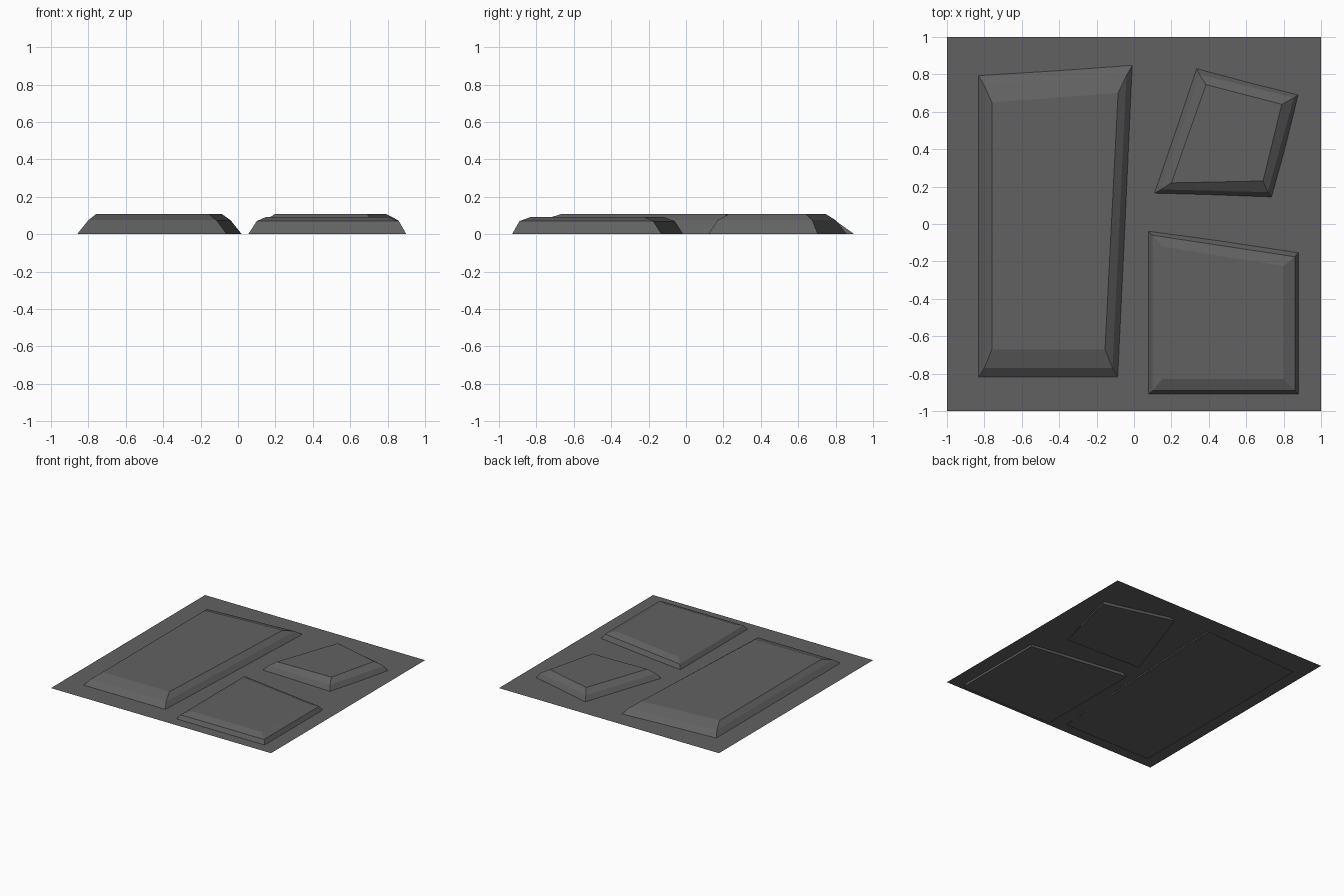
import bpy

stone = bpy.data.materials.new("dark grey stone")
stone.diffuse_color = (0.12, 0.12, 0.12, 1)


def make_object(name, verts, faces):
    mesh = bpy.data.meshes.new(name)
    mesh.from_pydata(verts, [], faces)
    mesh.materials.append(stone)
    obj = bpy.data.objects.new(name, mesh)
    bpy.context.collection.objects.link(obj)
    return obj


def slab(name, levels):
    """Closed bevelled slab from stacked four-corner outlines (counter-clockwise)."""
    verts = [(x, y, z) for z, ring in levels for x, y in ring]
    last = 4 * (len(levels) - 1)
    faces = [(3, 2, 1, 0), tuple(range(last, last + 4))]
    for k in range(0, last, 4):
        for i in range(4):
            j = (i + 1) % 4
            faces.append((k + i, k + j, k + j + 4, k + i + 4))
    return make_object(name, verts, faces)


# Thin ground sheet that the slabs poke through
make_object("ground_sheet",
            [(-1, -1, 0.037), (1, -1, 0.037), (1, 1, 0.037), (-1, 1, 0.037)],
            [(0, 1, 2, 3)])

# Long slab on the left
slab("long_slab", [
    (0.0, [(-0.86, -0.865), (-0.06, -0.865), (0.02, 0.90), (-0.86, 0.845)]),
    (0.075, [(-0.80, -0.77), (-0.115, -0.77), (-0.04, 0.795), (-0.80, 0.74)]),
    (0.107, [(-0.76, -0.67), (-0.155, -0.67), (-0.085, 0.70), (-0.76, 0.65)]),
])

# Small tilted slab at the back right
slab("small_slab", [
    (0.0, [(0.075, 0.145), (0.755, 0.12), (0.90, 0.705), (0.32, 0.86)]),
    (0.075, [(0.145, 0.185), (0.715, 0.17), (0.855, 0.675), (0.35, 0.80)]),
    (0.109, [(0.20, 0.22), (0.69, 0.23), (0.79, 0.64), (0.385, 0.745)]),
])

# Square slab at the front right
slab("square_slab", [
    (0.0, [(0.055, -0.93), (0.90, -0.93), (0.90, -0.13), (0.055, -0.015)]),
    (0.07, [(0.10, -0.89), (0.86, -0.89), (0.86, -0.175), (0.10, -0.06)]),
    (0.092, [(0.15, -0.83), (0.80, -0.83), (0.80, -0.225), (0.15, -0.12)]),
])
